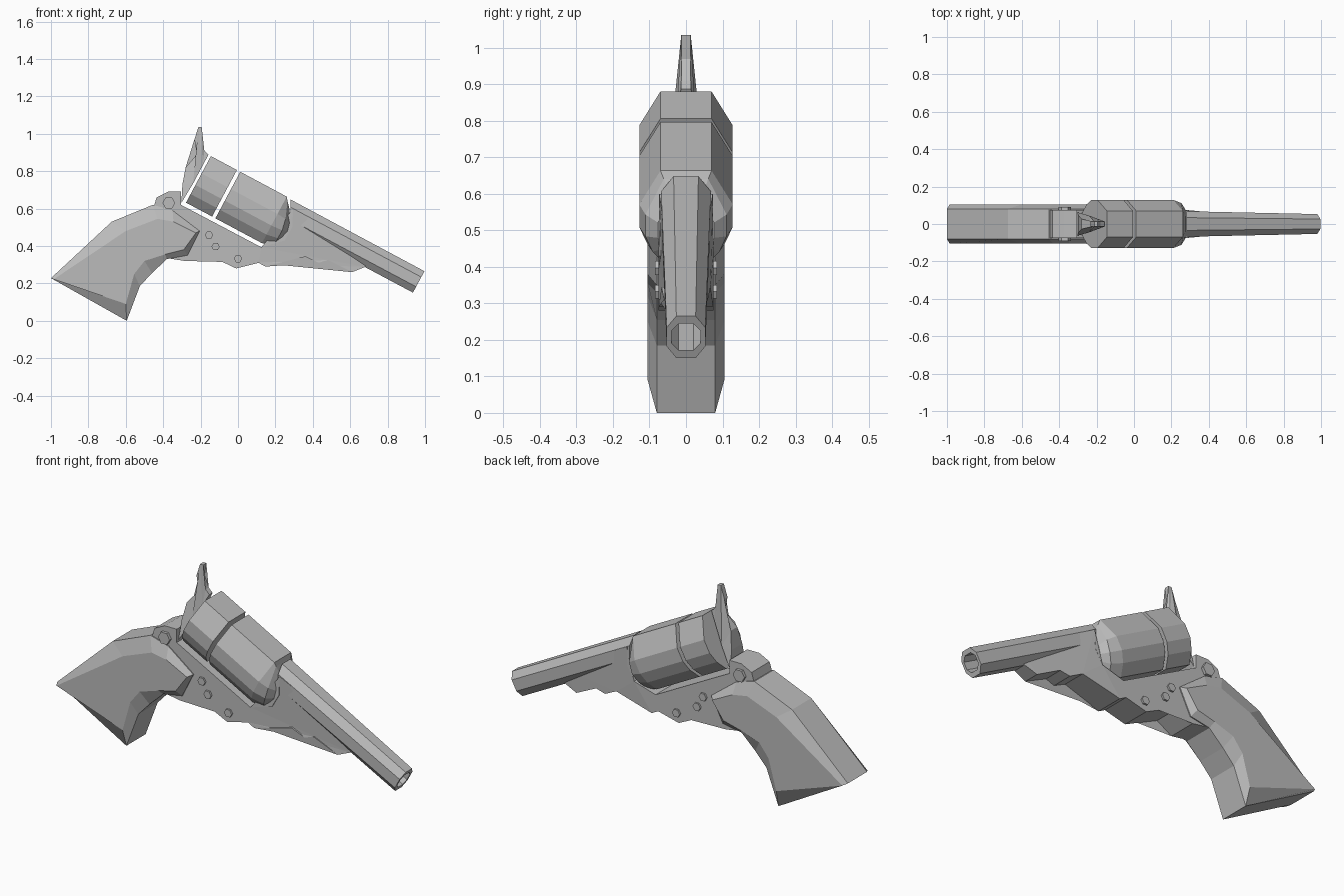
import bpy
import bmesh
import math
from mathutils import Vector, Matrix

cube = bpy.data.objects.get("Cube")
if cube:
    bpy.data.objects.remove(cube, do_unlink=True)

grey = bpy.data.materials.new("plain grey")
grey.use_nodes = True
COLOUR = (0.5, 0.5, 0.5, 1)
grey.diffuse_color = COLOUR
grey.node_tree.nodes["Principled BSDF"].inputs["Base Color"].default_value = COLOUR

# Tilted axis shared by cylinder and barrel: s runs forward, u runs upward
ANGLE = math.radians(28.1)
ORIGIN = Vector((-0.211, 0, 0.757))
FORWARD = Vector((math.cos(ANGLE), 0, -math.sin(ANGLE)))
UP = Vector((math.sin(ANGLE), 0, math.cos(ANGLE)))


def on_axis(s, y, u):
    return ORIGIN + FORWARD * s + UP * u + Vector((0, y, 0))


def finish(name, bm):
    bmesh.ops.triangulate(bm, faces=[f for f in bm.faces if len(f.verts) > 4])
    bmesh.ops.recalc_face_normals(bm, faces=bm.faces)
    mesh = bpy.data.meshes.new(name)
    bm.to_mesh(mesh)
    bm.free()
    mesh.materials.append(grey)
    obj = bpy.data.objects.new(name, mesh)
    bpy.context.collection.objects.link(obj)
    return obj


def loft(name, rings):
    """Skin a row of matching rings and cap both ends."""
    bm = bmesh.new()
    rows = [[bm.verts.new(p) for p in ring] for ring in rings]
    for a, b in zip(rows, rows[1:]):
        for i in range(len(a)):
            j = (i + 1) % len(a)
            bm.faces.new((a[i], a[j], b[j], b[i]))
    bm.faces.new(rows[0])
    bm.faces.new(rows[-1])
    return finish(name, bm)


def slab(name, outline, half_width):
    """Side outline given thickness by a rule on x and z."""
    return loft(name, [[(x, side * half_width(x, z), z) for x, z in outline]
                       for side in (-1, 1)])


def mirrored(half):
    return half + [(-y, u) for y, u in reversed(half)]


def clamp(t):
    return max(0, min(1, t))


# Frame with the stepped lower edge
frame = [(-0.46, 0.58), (-0.435, 0.66), (-0.375, 0.69), (-0.305, 0.69),
         (-0.305, 0.62), (0.125, 0.393), (0.25, 0.43), (0.29, 0.5),
         (0.295, 0.6), (0.7, 0.37), (0.68, 0.288), (0.61, 0.26),
         (0.48, 0.325), (0.43, 0.31), (0.36, 0.345), (0.147, 0.29),
         (0.11, 0.31), (-0.01, 0.28), (-0.2, 0.37), (-0.285, 0.32),
         (-0.38, 0.335)]
slab("frame", frame, lambda x, z: 0.075 - 0.04 * clamp((x - 0.28) / 0.4))

# Hammer, broad at its root and thin at the spur
hammer = [(-0.303, 0.63), (-0.297, 0.73), (-0.28, 0.82), (-0.22, 0.89),
          (-0.233, 0.97), (-0.212, 1.035), (-0.194, 1.035), (-0.205, 0.97),
          (-0.18, 0.91), (-0.158, 0.888), (-0.19, 0.828), (-0.24, 0.734)]
slab("hammer", hammer, lambda x, z: 0.013 + 0.05 * clamp((0.89 - z) / 0.25))

# Grip: outer edge loop and raised flat side panels
grip_edge = [(-1, 0.228), (-0.675, 0.53), (-0.455, 0.62), (-0.35, 0.59),
             (-0.205, 0.48), (-0.27, 0.35), (-0.38, 0.33), (-0.46, 0.255),
             (-0.525, 0.185), (-0.595, 0)]
grip_panel = [(-0.985, 0.222), (-0.6, 0.48), (-0.43, 0.545), (-0.345, 0.53),
              (-0.225, 0.47), (-0.29, 0.38), (-0.39, 0.355), (-0.5, 0.32),
              (-0.555, 0.25), (-0.6, 0.09)]


def flat_ring(outline, y):
    return [(x, y, z) for x, z in outline]


loft("grip", [flat_ring(grip_panel, -0.105), flat_ring(grip_edge, -0.08),
              flat_ring(grip_edge, 0.08), flat_ring(grip_panel, 0.105)])

# Cylinder in two sections, with a tapered front
section = mirrored([(0.07, 0.14), (0.128, 0.035), (0.128, -0.035),
                    (0.105, -0.09), (0.06, -0.142)])


def drum_ring(s, scale=1, slant=0):
    return [on_axis(s - slant * max(u * scale, 0), y * scale, u * scale)
            for y, u in section]


loft("cylinder_rear", [drum_ring(0), drum_ring(0.158)])
loft("cylinder_front", [drum_ring(0.178), drum_ring(0.46),
                        drum_ring(0.523, 0.87, 0.4), drum_ring(0.55, 0.6, 0.5)])

# Octagonal barrel with a slanted breech and an open bore
octagon = mirrored([(0.5, 1), (1, 0.45), (1, -0.45), (0.5, -1)])


def barrel_ring(s, wide, tall, slant=0):
    return [on_axis(s - slant * (u * tall + 0.07), y * wide, u * tall + 0.07)
            for y, u in octagon]


loft("barrel", [barrel_ring(0.56, 0.068, 0.066, 0.55), barrel_ring(1.297, 0.053, 0.065),
                barrel_ring(1.297, 0.04, 0.042), barrel_ring(1.1, 0.04, 0.042)])

# Hexagonal bolts through the frame
for name, x, z, radius, half in (("hammer_bolt", -0.37, 0.63, 0.034, 0.09),
                                 ("upper_bolt", -0.155, 0.458, 0.022, 0.085),
                                 ("middle_bolt", -0.12, 0.397, 0.022, 0.085),
                                 ("lower_bolt", 0, 0.332, 0.022, 0.085)):
    bm = bmesh.new()
    place = Matrix.Translation((x, 0, z)) @ Matrix.Rotation(math.pi / 2, 4, 'X')
    place = place @ Matrix.Rotation(math.pi / 2, 4, 'Z')
    bmesh.ops.create_cone(bm, cap_ends=True, segments=6, radius1=radius,
                          radius2=radius, depth=half * 2, matrix=place)
    finish(name, bm)
